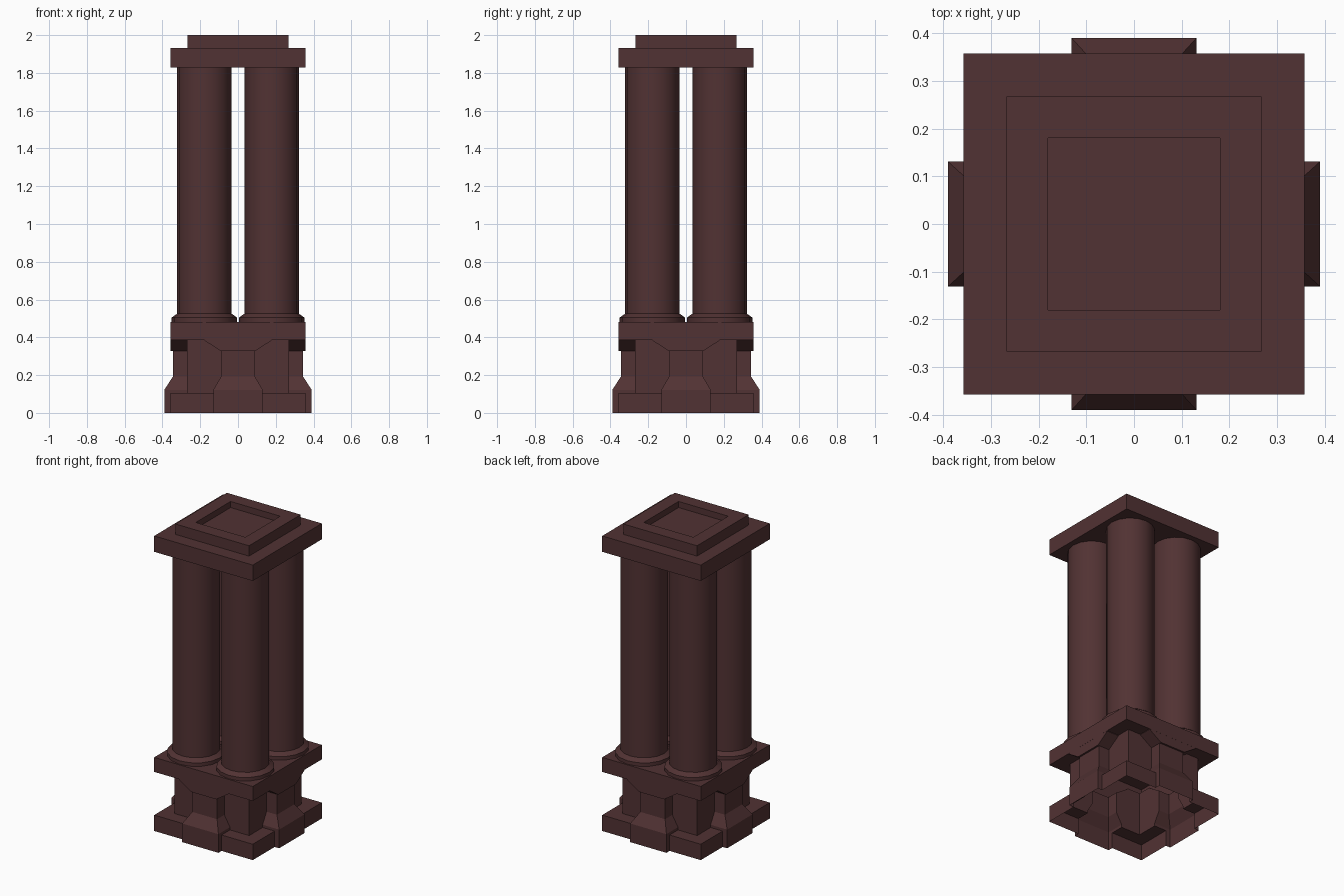
import bpy, bmesh, math
from mathutils import Matrix, Vector

if "Cube" in bpy.data.objects:
    bpy.data.objects.remove(bpy.data.objects["Cube"])

stone = bpy.data.materials.new("dark_red_stone")
stone.diffuse_color = (0.083, 0.032, 0.033, 1)
stone.use_nodes = True
stone.node_tree.nodes["Principled BSDF"].inputs["Base Color"].default_value = stone.diffuse_color


def make(name, rings, cap_bottom=True, turn=0.0):
    """Loft a list of equal-length point rings into a closed solid."""
    bm = bmesh.new()
    rows = [[bm.verts.new(p) for p in r] for r in rings]
    n = len(rows[0])
    for a, b in zip(rows, rows[1:]):
        for i in range(n):
            j = (i + 1) % n
            bm.faces.new((a[i], a[j], b[j], b[i]))
    if cap_bottom:
        bm.faces.new(rows[0][::-1])
    bm.faces.new(rows[-1])
    bmesh.ops.rotate(bm, verts=bm.verts, cent=(0, 0, 0),
                     matrix=Matrix.Rotation(turn, 3, 'Z'))
    bmesh.ops.recalc_face_normals(bm, faces=bm.faces)
    me = bpy.data.meshes.new(name)
    bm.to_mesh(me)
    bm.free()
    ob = bpy.data.objects.new(name, me)
    me.materials.append(stone)
    bpy.context.collection.objects.link(ob)
    return ob


def square(h, z):
    return [(-h, -h, z), (h, -h, z), (h, h, z), (-h, h, z)]


def rib(w, outer, z):
    return [(-w, -outer, z), (w, -outer, z), (w, -0.2, z), (-w, -0.2, z)]


# Pedestal: slab, core and plinth merged with four flared piers and brackets
pedestal = make("pedestal", [square(0.357, 0.387), square(0.357, 0.482)])
parts = [make("core", [square(0.27, -0.02), square(0.27, 0.43)]),
         make("plinth", [square(0.357, -0.03), square(0.357, 0.104)])]
for k in range(4):
    a = k * math.pi / 2
    parts.append(make("pier", [rib(0.131, 0.39, -0.04), rib(0.131, 0.39, 0.122),
                               rib(0.09, 0.345, 0.192), rib(0.09, 0.345, 0.44)], turn=a))
    parts.append(make("bracket", [rib(0.092, 0.3565, 0.327), rib(0.178, 0.3565, 0.384),
                                  rib(0.178, 0.3565, 0.42)], turn=a))
bpy.context.view_layer.objects.active = pedestal
for p in parts:
    m = pedestal.modifiers.new("join", 'BOOLEAN')
    m.operation = 'UNION'
    m.solver = 'EXACT'
    m.object = p
    bpy.ops.object.modifier_apply(modifier=m.name)
    bpy.data.objects.remove(p)

# Trim at the ground, leaving the underside open
bm = bmesh.new()
bm.from_mesh(pedestal.data)
bmesh.ops.bisect_plane(bm, geom=bm.verts[:] + bm.edges[:] + bm.faces[:],
                       plane_co=Vector((0, 0, 0)), plane_no=Vector((0, 0, 1)),
                       clear_inner=True)
bm.to_mesh(pedestal.data)
bm.free()

# Four round columns with flared feet
SEG = 16
for sx, side in ((-1, "left"), (1, "right")):
    for sy, end in ((-1, "front"), (1, "back")):
        rings = []
        for r, z in ((0.173, 0.48), (0.173, 0.505), (0.144, 0.525), (0.144, 1.835)):
            rings.append([(sx * 0.178 + r * math.cos(2 * math.pi * i / SEG),
                           sy * 0.178 + r * math.sin(2 * math.pi * i / SEG), z)
                          for i in range(SEG)])
        col = make(f"column_{end}_{side}", rings)
        bpy.ops.object.select_all(action='DESELECT')
        col.select_set(True)
        bpy.context.view_layer.objects.active = col
        bpy.ops.object.shade_smooth_by_angle(angle=math.radians(30))

# Stepped capital with a shallow square recess on top
make("capital", [square(h, z) for h, z in
                 ((0.357, 1.828), (0.357, 1.932), (0.267, 1.932),
                  (0.267, 2.0), (0.18, 2.0), (0.18, 1.96))])
